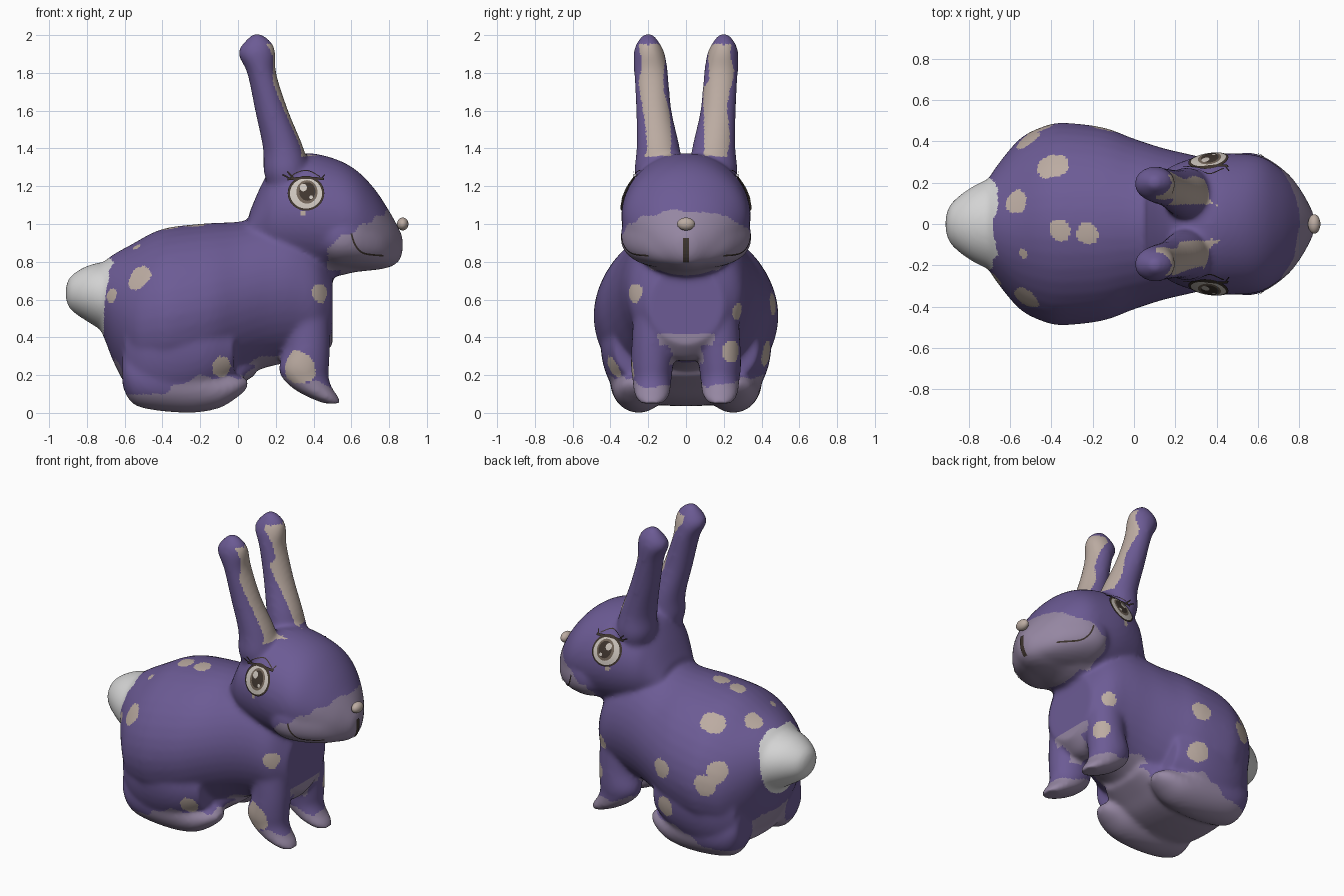
import bpy, bmesh, math
from mathutils import Vector
from mathutils.bvhtree import BVHTree

cube = bpy.data.objects.get("Cube")
if cube:
    bpy.data.objects.remove(cube, do_unlink=True)


def material(name, rgb):
    m = bpy.data.materials.new(name)
    m.use_nodes = True
    m.diffuse_color = (*rgb, 1)
    m.node_tree.nodes["Principled BSDF"].inputs["Base Color"].default_value = (*rgb, 1)
    return m


purple = material("purple fur", (0.15, 0.105, 0.30))
mauve = material("mauve fur", (0.30, 0.24, 0.36))
tan = material("tan patches", (0.50, 0.41, 0.36))
white = material("white tail", (0.66, 0.66, 0.66))
dark = material("dark lines", (0.05, 0.036, 0.028))
cream = material("eye cream", (0.60, 0.55, 0.50))
brown = material("iris brown", (0.17, 0.13, 0.10))


def add_object(name, bm, mats):
    mesh = bpy.data.meshes.new(name)
    bm.to_mesh(mesh)
    bm.free()
    for m in mats:
        mesh.materials.append(m)
    ob = bpy.data.objects.new(name, mesh)
    bpy.context.collection.objects.link(ob)
    return ob


def smooth_sections(rows, steps=4):
    # Catmull-Rom interpolation between cross-sections
    out = []
    for i in range(len(rows) - 1):
        a, b, c, d = (rows[max(0, min(len(rows) - 1, i + k))] for k in (-1, 0, 1, 2))
        for s in range(steps):
            t = s / steps
            out.append([q + 0.5 * t * (r - p + t * (2*p - 5*q + 4*r - e + t * (3*(q - r) + e - p)))
                        for p, q, r, e in zip(a, b, c, d)])
    return out + [list(rows[-1])]


def loft(bm, axis, sections, power=2.0, n=40):
    # sections: (position, centre_1, centre_2, radius_1, radius_2)
    rings = []
    for pos, c1, c2, r1, r2 in smooth_sections(sections):
        ring = []
        for k in range(n):
            a = math.tau * k / n
            u, v = (math.copysign(abs(f) ** (2 / power), f) for f in (math.cos(a), math.sin(a)))
            p, q = c1 + u * r1, c2 + v * r2
            ring.append(bm.verts.new((pos, p, q) if axis == "x" else (p, q, pos)))
        rings.append(ring)
    for r, s in zip(rings, rings[1:]):
        for k in range(n):
            bm.faces.new((r[k], r[(k + 1) % n], s[(k + 1) % n], s[k]))
    bm.faces.new(rings[0])
    bm.faces.new(rings[-1])


def spans(rows, y=0.0):
    # (x, bottom, top, half width) -> loft section
    return [(x, y, (b + t) / 2, w, (t - b) / 2) for x, b, t, w in rows]


bm = bmesh.new()
# torso
loft(bm, "x", spans([(-.76, .5, .74, .12), (-.71, .4, .8, .21), (-.65, .25, .845, .3),
     (-.55, .08, .9, .415), (-.45, .05, .955, .468), (-.35, .04, .985, .49), (-.15, .1, 1.005, .468),
     (0, .18, 1.012, .413), (.15, .24, 1.04, .365), (.3, .27, 1.04, .33), (.42, .28, .95, .29),
     (.5, .36, .78, .2)]), 1.92)
# broad chest
loft(bm, "z", [(.3, .34, 0, .1, .2), (.42, .345, 0, .135, .265), (.6, .35, 0, .145, .285),
               (.74, .34, 0, .14, .28), (.85, .3, 0, .1, .24)], 2.4)
# underside between the hind feet
loft(bm, "x", spans([(-.585, .1, .35, .26), (-.45, .042, .35, .33), (-.25, .04, .3, .33),
                     (-.1, .075, .3, .28), (0, .14, .3, .23), (.09, .2, .32, .17)]), 2.5)
# head and neck
loft(bm, "x", spans([(.06, .85, 1.06, .18), (.13, .8, 1.22, .24), (.2, .76, 1.32, .29),
     (.35, .73, 1.375, .335), (.5, .72, 1.35, .342), (.62, .745, 1.29, .325), (.72, .755, 1.19, .26),
     (.8, .77, 1.07, .175), (.85, .8, .98, .09), (.872, .85, .93, .04)]))
# cheeks and muzzle
loft(bm, "x", spans([(.4, .82, 1.06, .27), (.5, .765, 1.1, .34), (.6, .758, 1.1, .338),
                     (.7, .762, 1.06, .282), (.78, .775, 1.02, .205), (.84, .8, .96, .1)]), 2.4)
# tail
loft(bm, "x", spans([(-.912, .6, .67, .035), (-.885, .545, .725, .1), (-.8, .485, .778, .17),
                     (-.7, .43, .8, .22), (-.6, .42, .8, .24)]))
for s in (1, -1):
    # ear
    loft(bm, "z", [(z, x, s * y, a, b) for z, x, y, a, b in (
        (1.16, .26, .15, .08, .09), (1.27, .255, .148, .118, .125), (1.4, .24, .147, .108, .115),
        (1.6, .178, .17, .088, .094), (1.8, .125, .185, .077, .09), (1.9, .1, .195, .1, .083),
        (1.96, .105, .2, .075, .06), (2.008, .1, .2, .022, .022))])
    # front leg and paw
    loft(bm, "z", [(z, x, s * y, a, b) for z, x, y, a, b in (
        (.62, .36, .16, .125, .115), (.38, .37, .175, .118, .112), (.25, .35, .18, .133, .112),
        (.19, .355, .18, .125, .105), (.13, .395, .18, .105, .1), (.085, .45, .18, .082, .09),
        (.05, .5, .18, .045, .06))])
    # haunch
    loft(bm, "x", spans([(-.6, .15, .55, .1), (-.5, .07, .63, .165), (-.35, .05, .68, .2),
                         (-.17, .1, .6, .19), (-.02, .19, .5, .13)], s * .25))
    # hind foot
    loft(bm, "x", spans([(-.612, .14, .34, .09), (-.56, .05, .34, .125), (-.45, .015, .32, .15),
         (-.25, .0, .3, .145), (-.1, .025, .225, .125), (0, .085, .2, .09), (.05, .13, .18, .04)],
         s * .25))
bmesh.ops.recalc_face_normals(bm, faces=bm.faces)
rabbit = add_object("rabbit_body", bm, [])

# blend all the parts into one skin
mod = rabbit.modifiers.new("Blend", "REMESH")
mod.mode, mod.voxel_size = "VOXEL", 0.0125
mod = rabbit.modifiers.new("Soften", "SMOOTH")
mod.factor, mod.iterations = 0.5, 18
graph = bpy.context.evaluated_depsgraph_get()
skin = bpy.data.meshes.new_from_object(rabbit.evaluated_get(graph))
rabbit.modifiers.clear()
rabbit.data = skin
skin.name = "rabbit_body"
skin.materials.clear()
for m in (purple, mauve, tan, white):
    skin.materials.append(m)
tree = BVHTree.FromPolygons([v.co for v in skin.vertices], [p.vertices[:] for p in skin.polygons])

# fur patches: centre and radius
patches = [(-.54, -.38, .73, .068), (-.69, -.28, .62, .04), (.42, -.25, .635, .052),
           (-.08, -.4, .235, .058), (.32, -.29, .235, .088), (-.41, .32, .93, .072),
           (-.58, .11, .88, .058), (-.36, -.03, 1, .052), (-.23, -.05, 1, .052),
           (-.55, -.15, .9, .022), (-.52, .42, .635, .07), (-.46, .46, .55, .068),
           (-.14, .45, .58, .062), (-.14, .45, .31, .07), (.42, .27, .53, .045),
           (.45, .235, .32, .058), (.34, -.34, 1.06, .016), (.34, .34, 1.06, .016)]
patches = [(tree.find_nearest(Vector(p[:3]))[0], p[3]) for p in patches]


def fur(c, n):
    x, y, z = c
    w = abs(y)
    wobble = 0.012 * math.sin(37 * x + 29 * z + 23 * y)
    if x < -.68 + .04 * (z - .6) + wobble and math.hypot(y, z - .63) < .225:
        return 3
    if 1.36 < z < 1.95 and n.x > .05 and abs(w - .152 - .06 * (z - 1.4)) < .065 + wobble:
        return 2
    if any((c - p).length < r + wobble * r * 8 for p, r in patches):
        return 2
    if x > .485 + wobble and z < .9 + .58 * (x - .5) + wobble and z > (.755 if x < .54 else .7):
        return 1                                            # muzzle
    if x > .2 and z < .2 - .2 * (x - .2) + wobble:
        return 1                                            # paws
    if x > .36 and w < (.14 if z > .36 else .085) + wobble and .25 < z < .42:
        return 1                                            # chest
    if -.58 < x < .08 and z < min(.025 + .52 * (x + .55), .19) + wobble:
        return 1                                            # hind feet
    if n.z < -.4 and z < .3 and x < .27 and (w < .2 or z < .1):
        return 1                                            # belly
    if x < -.5 and w < .18 + wobble and .07 < z < .26:
        return 1                                            # under the tail
    return 0


for p in skin.polygons:
    p.use_smooth = True
    p.material_index = fur(p.center, p.normal)


def plate(name, rows, mat, lift, axis, side=1):
    # thin grid of (u, z) points laid onto the skin
    bm = bmesh.new()
    d = Vector((0, -side, 0)) if axis == "y" else Vector((-1, 0, 0))
    grid = []
    for row in rows:
        line = []
        for u, z in row:
            start = Vector((u, 2 * side, z)) if axis == "y" else Vector((2, u, z))
            hit = tree.ray_cast(start, d)[0]
            line.append(bm.verts.new(hit - d * lift))
        grid.append(line)
    for a, b in zip(grid, grid[1:]):
        for k in range(len(a) - 1):
            f = bm.faces.new((a[k], a[k + 1], b[k + 1], b[k]))
            f.normal_update()
            if f.normal.dot(d) > 0:
                f.normal_flip()
    return add_object(name, bm, [mat])


def disc(cx, cz, rx, rz, n=32):
    return [[(cx + t * rx * math.cos(math.tau * k / n), cz + t * rz * math.sin(math.tau * k / n))
             for k in range(n + 1)] for t in (1, .75, .5, .25, .02)]


def stroke(points, width):
    pts = [Vector(p) for p in smooth_sections(points)]
    rows = []
    for i, p in enumerate(pts):
        t = (pts[min(i + 1, len(pts) - 1)] - pts[max(i - 1, 0)]).normalized()
        side = Vector((-t.y, t.x)) * width / 2
        rows.append([p + side, p - side])
    return rows


for s, tag in ((1, "left"), (-1, "right")):
    # eye
    for part, shape, mat, lift in (
            ("rim", disc(.36, 1.163, .097, .092), dark, .008),
            ("white", disc(.36, 1.162, .085, .08), cream, .01),
            ("iris", disc(.365, 1.17, .056, .062), brown, .0115),
            ("pupil", disc(.367, 1.172, .043, .049), dark, .0125),
            ("glint", disc(.346, 1.193, .019, .02), cream, .0135),
            ("small_glint", disc(.387, 1.142, .01, .01), cream, .0135),
            ("lid", stroke([(.262, 1.237), (.36, 1.245), (.456, 1.238)], .012), dark, .012),
            ("crease", stroke([(.275, 1.245), (.31, 1.272), (.37, 1.283), (.435, 1.25)], .005), dark, .008),
            ("outer_lash", stroke([(.28, 1.238), (.235, 1.262)], .008), dark, .01),
            ("middle_lash", stroke([(.295, 1.242), (.26, 1.278)], .008), dark, .01),
            ("inner_lash", stroke([(.44, 1.238), (.46, 1.262)], .006), dark, .01)):
        plate(f"{tag}_eye_{part}", shape, mat, lift, "y", s)
    # mouth corner
    plate(f"{tag}_mouth", stroke([(.6, .95), (.62, .89), (.665, .845), (.77, .832)], .009),
          dark, .006, "y", s)
plate("lip_line", stroke([(0, .925), (0, .86), (0, .795)], .03), dark, .006, "x")

# nose
bm = bmesh.new()
bmesh.ops.create_uvsphere(bm, u_segments=24, v_segments=14, radius=1)
bmesh.ops.scale(bm, vec=(.03, .047, .034), verts=bm.verts)
bmesh.ops.translate(bm, vec=(.872, 0, 1.0), verts=bm.verts)
for f in bm.faces:
    f.smooth = True
add_object("nose", bm, [tan])
